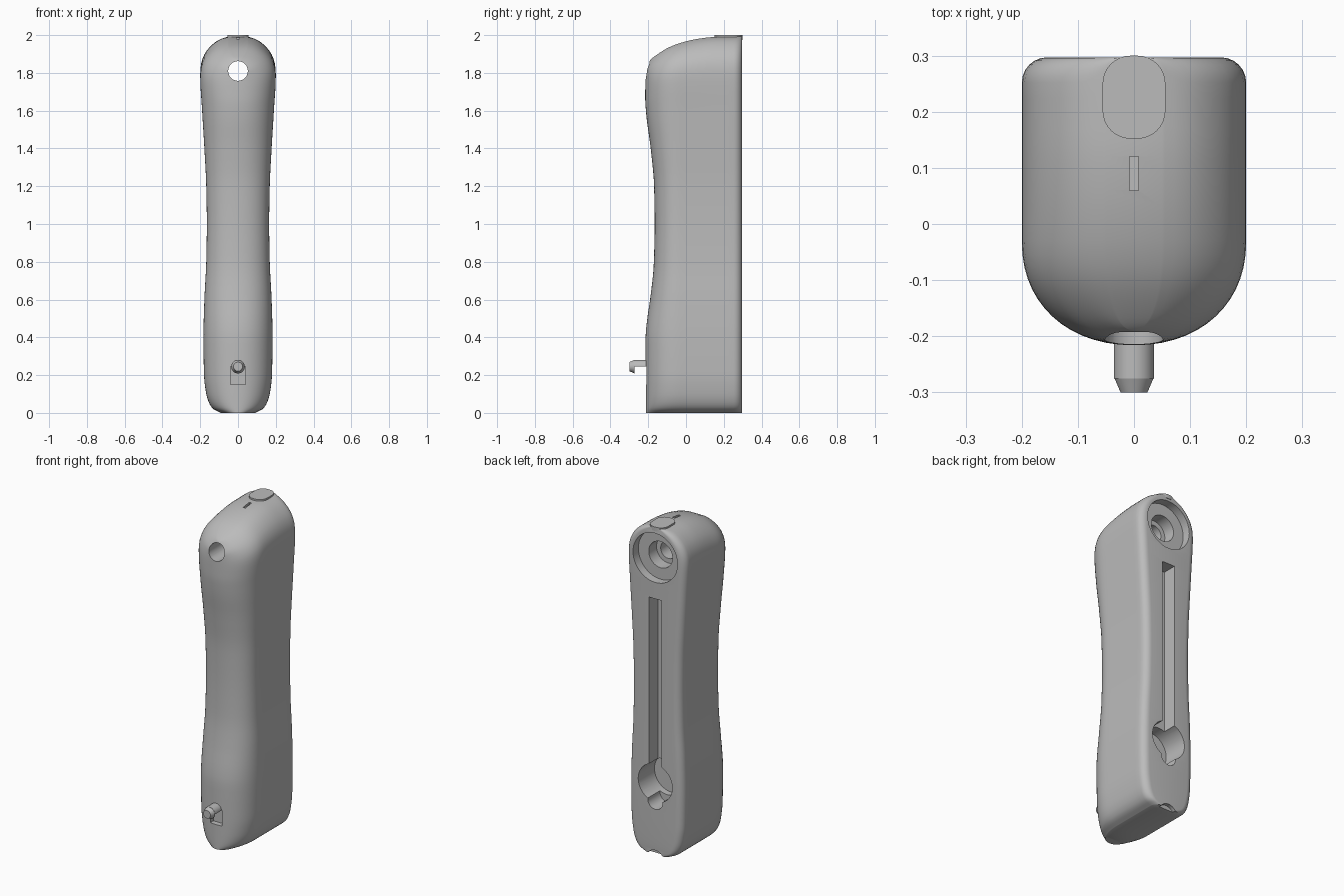
import bpy, bmesh, math
from mathutils import Matrix, Vector

cube = bpy.data.objects.get("Cube")
if cube:
    bpy.data.objects.remove(cube, do_unlink=True)

grey = bpy.data.materials.new("mid_grey")
grey.use_nodes = True
grey.diffuse_color = (0.5, 0.5, 0.5, 1)
grey.node_tree.nodes["Principled BSDF"].inputs["Base Color"].default_value = (0.5, 0.5, 0.5, 1)


def finish(name, bm):
    bmesh.ops.recalc_face_normals(bm, faces=bm.faces)
    mesh = bpy.data.meshes.new(name)
    bm.to_mesh(mesh)
    bm.free()
    mesh.materials.append(grey)
    obj = bpy.data.objects.new(name, mesh)
    bpy.context.collection.objects.link(obj)
    return obj


def activate(obj):
    bpy.ops.object.select_all(action='DESELECT')
    obj.select_set(True)
    bpy.context.view_layer.objects.active = obj


def smooth(obj, angle=35):
    activate(obj)
    bpy.ops.object.shade_smooth_by_angle(angle=math.radians(angle))


def curve(points, t):
    """Monotone cubic through (position, value) points."""
    t = min(max(t, points[0][0]), points[-1][0])
    sec = [(b[1] - a[1]) / (b[0] - a[0]) for a, b in zip(points, points[1:])]
    tan = [sec[0]]
    for a, b in zip(sec, sec[1:]):
        tan.append(2 * a * b / (a + b) if a * b > 0 else 0)
    tan.append(sec[-1])
    for i, (a, b) in enumerate(zip(points, points[1:])):
        if t <= b[0]:
            h = b[0] - a[0]
            s = (t - a[0]) / h
            return (a[1] * (1 + 2 * s) * (1 - s) ** 2 + b[1] * s * s * (3 - 2 * s)
                    + h * s * (1 - s) * (tan[i] * (1 - s) - tan[i + 1] * s))


def box(name, x, y, z):
    bm = bmesh.new()
    size = [b - a for a, b in (x, y, z)]
    mid = Vector([(a + b) / 2 for a, b in (x, y, z)])
    bmesh.ops.create_cube(bm, size=1, matrix=Matrix.Translation(mid) @ Matrix.Diagonal((*size, 1)))
    return finish(name, bm)


def rod(name, r_front, r_back, y0, y1, z, keep_top=False):
    """Round bar along y, optionally keeping only its upper half."""
    bm = bmesh.new()
    place = Matrix.Translation((0, (y0 + y1) / 2, z)) @ Matrix.Rotation(-math.pi / 2, 4, 'X')
    bmesh.ops.create_cone(bm, cap_ends=True, segments=48, radius1=r_front, radius2=r_back,
                          depth=y1 - y0, matrix=place)
    if keep_top:
        cut = bmesh.ops.bisect_plane(bm, geom=bm.verts[:] + bm.edges[:] + bm.faces[:],
                                     plane_co=(0, 0, z), plane_no=(0, 0, 1), clear_inner=True)
        edges = [e for e in cut["geom_cut"] if isinstance(e, bmesh.types.BMEdge)]
        bmesh.ops.holes_fill(bm, edges=edges)
    return finish(name, bm)


def carve(target, cutter):
    activate(target)
    mod = target.modifiers.new("cut", 'BOOLEAN')
    mod.operation = 'DIFFERENCE'
    mod.solver = 'EXACT'
    mod.object = cutter
    bpy.ops.object.modifier_apply(modifier=mod.name)
    bpy.data.objects.remove(cutter, do_unlink=True)


# Handle body: horizontal U sections lofted upward, with a sloping crown
TOP, BACK, SIDE = 1.992, 0.297, -0.03
WIDTH = [(0, .09), (.02, .13), (.05, .152), (.1, .168), (.2, .18), (.4, .183), (.6, .178),
         (.8, .168), (1, .165), (1.2, .168), (1.4, .178), (1.6, .19), (1.8, .2), (1.85, .195),
         (1.9, .177), (1.94, .147), (1.97, .11), (1.985, .078), (TOP, .05)]
FRONT = [(0, -.212), (.4, -.214), (.5, -.205), (.6, -.19), (.8, -.17), (1, -.166), (1.2, -.169),
         (1.4, -.187), (1.6, -.212), (1.7, -.216), (1.93, -.214), (TOP, -.19)]
CROWN = [(-.215, 1.845), (-.17, 1.885), (-.08, 1.94), (0, 1.967), (.08, 1.983), (.15, 1.99), (BACK, TOP)]


def section(z):
    w, f = curve(WIDTH, z), curve(FRONT, z)
    r = min(.045, .5 * w)
    half = []
    for i in range(14):
        a = math.pi / 2 * i / 14
        half.append((w * math.sin(a) ** .92, SIDE + (f - SIDE) * math.cos(a) ** .92))
    for i in range(10):
        half.append((w, SIDE + (BACK - r - SIDE) * i / 10))
    for i in range(7):
        a = math.pi / 2 * i / 6
        half.append((w - r + r * math.cos(a), BACK - r + r * math.sin(a)))
    ring = half + [(-x, y) for x, y in reversed(half[1:])]
    base = 1.6
    lift = max(0, z - base) / (TOP - base)
    return [(x, y, min(z, base) + lift * (curve(CROWN, y) - base)) for x, y in ring]


bm = bmesh.new()
STEPS = 64
rings = [[bm.verts.new(p) for p in section(TOP * (.5 - .5 * math.cos(math.pi * k / STEPS)))]
         for k in range(STEPS + 1)]
n = len(rings[0])
for low, high in zip(rings, rings[1:]):
    for i in range(n):
        j = (i + 1) % n
        bm.faces.new((low[i], low[j], high[j], high[i]))
for ring in (rings[0], rings[-1]):
    bm.faces.new((ring[0], ring[1], ring[-1]))
    for i in range(1, n // 2):
        bm.faces.new((ring[i], ring[i + 1], ring[n - i - 1], ring[n - i]))
body = finish("handle_body", bm)

# Through hole with stepped recesses at the back
HOLE_Z = 1.81
for radius, start in ((.15, .245), (.08, .17), (.052, -.4)):
    carve(body, rod("hole_cutter", radius, radius, start, .4, HOLE_Z))

# Long back slot ending in a round keyhole
carve(body, box("slot_cutter", (-.043, .043), (.21, .4), (.45, 1.56)))
carve(body, rod("keyhole_cutter", .115, .115, .14, .4, .435))
carve(body, rod("keyhole_tongue_cutter", .05, .05, .18, .4, .325))

# Front pocket under the hook, slit on the crown, nick at the back of the base
carve(body, box("pocket_cutter", (-.04, .04), (-.4, -.18), (.15, .245)))
carve(body, box("slit_cutter", (-.008, .008), (.06, .12), (1.972, 2.1)))
carve(body, rod("nick_cutter", .06, .06, .275, .4, -.035))
smooth(body)

# Front hook: half-round arm with a full tapered tip
smooth(rod("hook_arm", .036, .036, -.275, -.17, .245, keep_top=True))
smooth(rod("hook_tip", .024, .036, -.3, -.272, .245))

# Top button: rounded plate
bm = bmesh.new()
rad, hx, y0, y1 = .05, .056, .152, .3
outline = []
for cx, cy, start in ((hx - rad, y1 - rad, 0), (rad - hx, y1 - rad, 90),
                      (rad - hx, y0 + rad, 180), (hx - rad, y0 + rad, 270)):
    for i in range(9):
        a = math.radians(start + 90 * i / 8)
        outline.append(bm.verts.new((cx + rad * math.cos(a), cy + rad * math.sin(a), 1.975)))
plate = bm.faces.new(outline)
up = bmesh.ops.extrude_face_region(bm, geom=[plate])
bmesh.ops.translate(bm, vec=(0, 0, .025), verts=[v for v in up["geom"] if isinstance(v, bmesh.types.BMVert)])
smooth(finish("top_button", bm))
